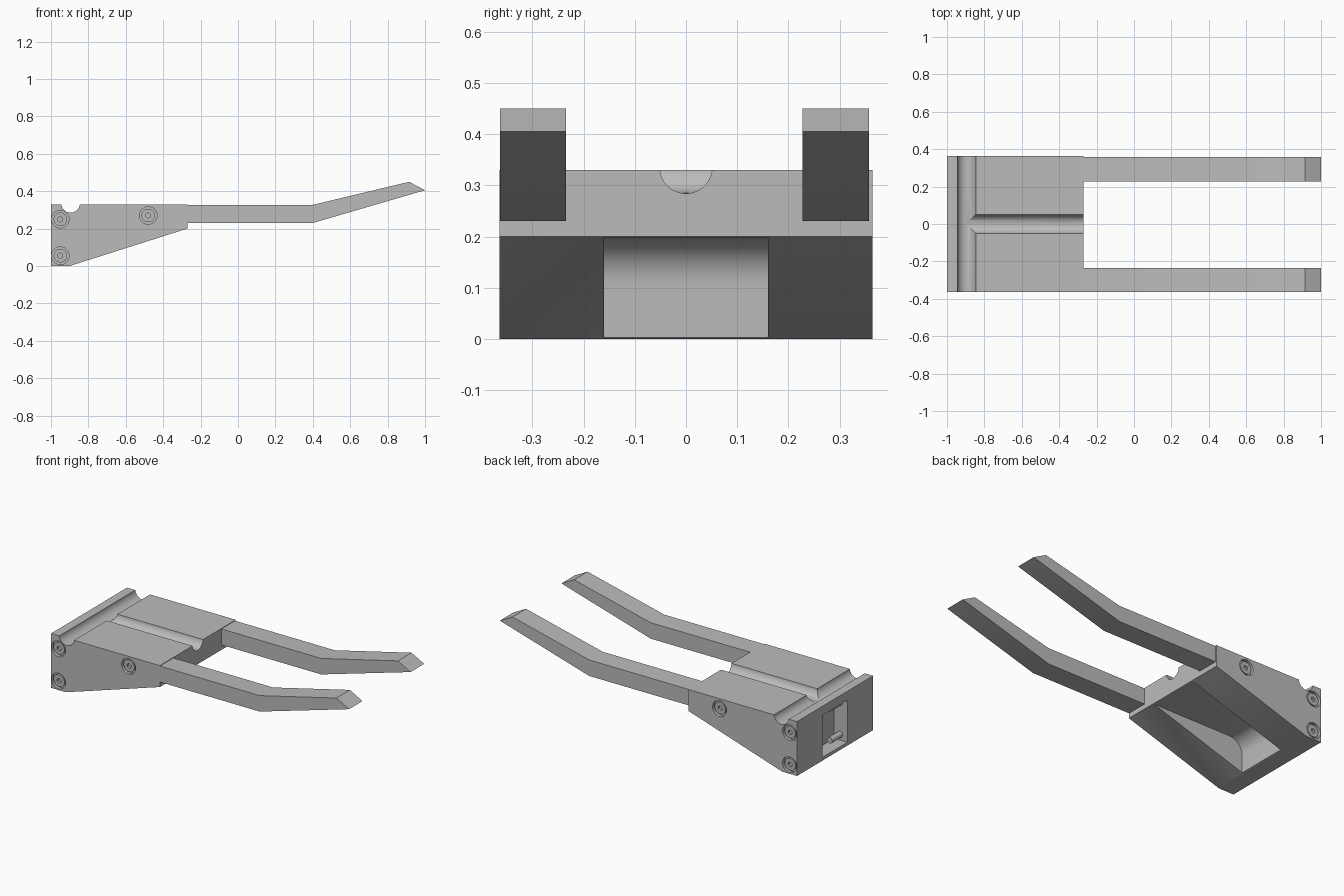
import bpy, bmesh, math
from mathutils import Matrix

if "Cube" in bpy.data.objects:
    bpy.data.objects.remove(bpy.data.objects["Cube"], do_unlink=True)

grey = bpy.data.materials.new("plain_grey")
grey.use_nodes = True
grey.diffuse_color = (0.5, 0.5, 0.5, 1)
grey.node_tree.nodes["Principled BSDF"].inputs["Base Color"].default_value = (0.5, 0.5, 0.5, 1)


def finish(name, bm):
    bmesh.ops.recalc_face_normals(bm, faces=bm.faces)
    mesh = bpy.data.meshes.new(name)
    bm.to_mesh(mesh)
    bm.free()
    mesh.materials.append(grey)
    ob = bpy.data.objects.new(name, mesh)
    bpy.context.collection.objects.link(ob)
    return ob


def slab(name, profile, y0, y1):
    """Side profile in x, z extruded from y0 to y1."""
    bm = bmesh.new()
    face = bm.faces.new([bm.verts.new((x, y0, z)) for x, z in profile])
    new = bmesh.ops.extrude_face_region(bm, geom=[face])["geom"]
    bmesh.ops.translate(bm, vec=(0, y1 - y0, 0),
                        verts=[v for v in new if isinstance(v, bmesh.types.BMVert)])
    return finish(name, bm)


def cylinder(name, radius, length, centre, axis="Y", sides=32):
    bm = bmesh.new()
    turn = Matrix.Rotation(math.pi / 2, 4, "X" if axis == "Y" else "Y")
    bmesh.ops.create_cone(bm, cap_ends=True, segments=sides, radius1=radius,
                          radius2=radius, depth=length,
                          matrix=Matrix.Translation(centre) @ turn)
    return finish(name, bm)


def select(ob):
    bpy.ops.object.select_all(action="DESELECT")
    ob.select_set(True)
    bpy.context.view_layer.objects.active = ob


def cut(ob, cutters):
    select(ob)
    for c in cutters:
        mod = ob.modifiers.new("cut", "BOOLEAN")
        mod.operation = "DIFFERENCE"
        mod.solver = "EXACT"
        mod.object = c
        bpy.ops.object.modifier_apply(modifier=mod.name)


FRONT, BACK, SEAM = -0.364, 0.364, 0.16
BOLTS = [(-0.95, 0.25), (-0.95, 0.055), (-0.48, 0.27)]
parts, cutters = [], []

# Wedge body in two pieces, split along the seam
wedge = [(-1, 0), (-0.9, 0), (-0.27, 0.2), (-0.27, 0.33), (-1, 0.33)]
body = slab("body", wedge, FRONT, SEAM)
side_plate = slab("side_plate", wedge, SEAM, BACK)

# Round grooves in the top
cross = cylinder("cross_groove_cutter", 0.05, 1, (-0.895, 0, 0.335))
along = cylinder("long_groove_cutter", 0.051, 0.695, (-0.5475, 0, 0.335), "X")

# Underside cavity with a rounded inner corner
r = 0.09
arc = [(-0.89 + r - r * math.cos(a), 0.198 - r + r * math.sin(a))
       for a in (math.pi / 2 * i / 10 for i in range(11))]
cavity = slab("cavity_cutter", [(-0.89, -0.1)] + arc + [(-0.2, 0.198), (-0.2, -0.1)], -0.16, 0.2)

# Pocket in the end
pocket = slab("pocket_cutter", [(-1.1, 0.02), (-0.91, 0.02), (-0.91, 0.275), (-1.1, 0.275)],
              -0.12, 0.12)
cutters += [cross, along, cavity, pocket]
cut(body, [cross, along, cavity, pocket])
cut(side_plate, [cross])
parts += [body, side_plate]

# Bolts with hex sockets, sunk into both sides
for side, y, piece in (("front", FRONT, body), ("back", BACK, side_plate)):
    inward = 1 if y < 0 else -1
    for i, (x, z) in enumerate(BOLTS):
        bore = cylinder("bore_cutter", 0.047, 0.04, (x, y, z))
        cut(piece, [bore])
        head = cylinder(f"{side}_bolt_{i + 1}", 0.036, 0.03, (x, y + inward * 0.02, z))
        socket = cylinder("socket_cutter", 0.015, 0.03, (x, y + inward * 0.005, z), sides=6)
        cut(head, [socket])
        parts.append(head)
        cutters += [bore, socket]

# Bolt ends reaching into the pocket
for i, (x, z) in enumerate(BOLTS[:2]):
    parts.append(cylinder(f"bolt_end_{i + 1}", 0.018, 0.11, (x, -0.075, z), sides=24))

# Two bent fork arms with bevelled tips
arm = [(-0.275, 0.23), (0.4, 0.23), (1, 0.405), (0.915, 0.45), (0.4, 0.327), (-0.275, 0.327)]
parts.append(slab("front_arm", arm, -0.363, -0.234))
parts.append(slab("back_arm", arm, 0.227, 0.357))

for c in cutters:
    bpy.data.objects.remove(c, do_unlink=True)
for p in parts:
    select(p)
    bpy.ops.object.shade_smooth_by_angle(angle=math.radians(30))
